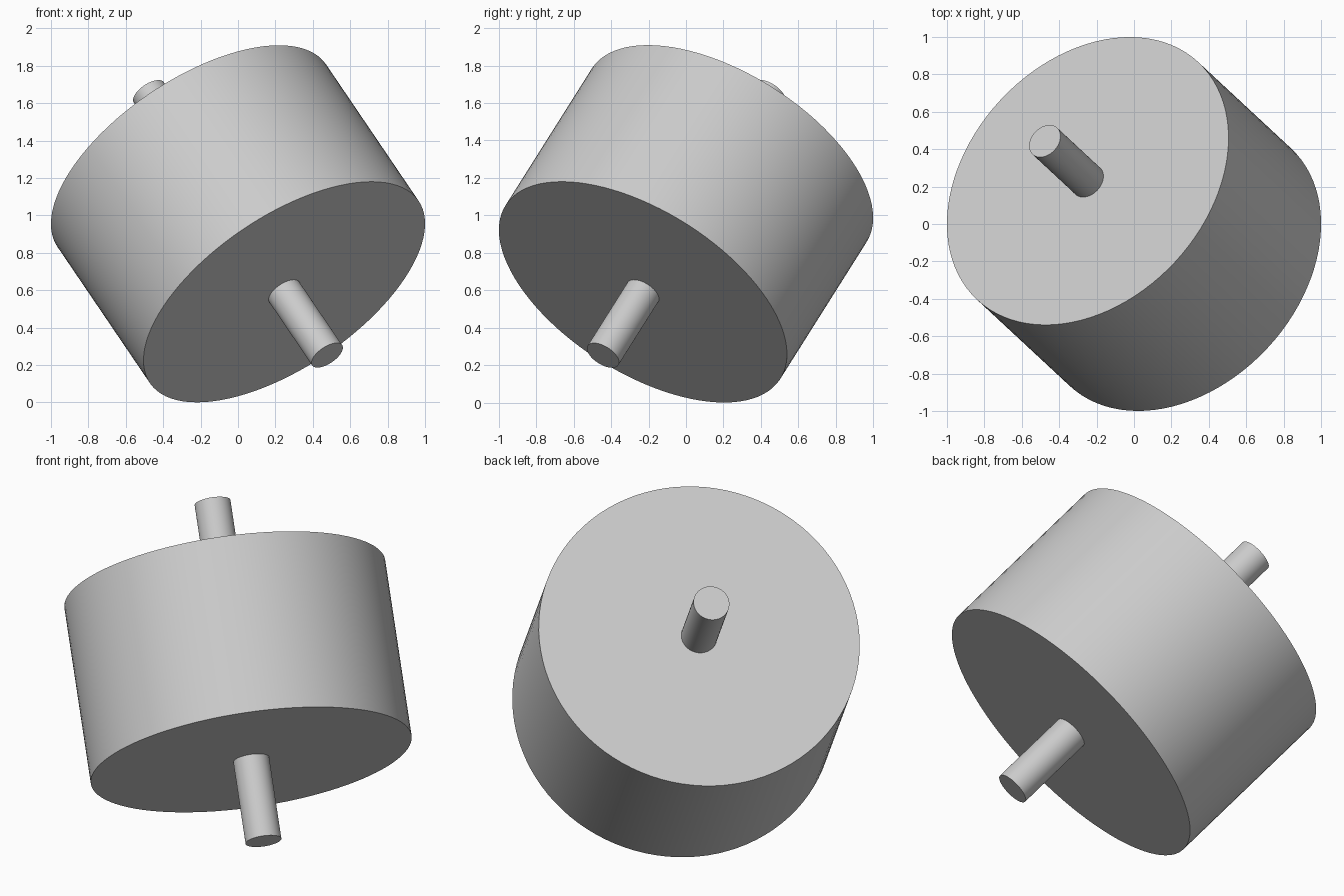
import bpy
import math
from mathutils import Vector

cube = bpy.data.objects.get("Cube")
if cube:
    bpy.data.objects.remove(cube, do_unlink=True)

# One plain grey for the whole model
grey = bpy.data.materials.new("light grey")
grey.use_nodes = True
colour = (0.6, 0.6, 0.6, 1)
grey.diffuse_color = colour
grey.node_tree.nodes["Principled BSDF"].inputs["Base Color"].default_value = colour

# Shared tilted axis, pointing up, back and to the right side
AXIS = Vector((-0.498, 0.463, 0.734)).normalized()
CENTRE = Vector((0, 0, 0.955))
TILT = AXIS.to_track_quat("Z", "Y").to_euler()
DRUM_HALF, ROD_HALF = 0.497, 0.958


def cylinder(name, radius, start, end, sides):
    """Cylinder between two distances along the tilted axis."""
    bpy.ops.mesh.primitive_cylinder_add(
        vertices=sides, radius=radius, depth=end - start,
        location=CENTRE + AXIS * (start + end) / 2, rotation=TILT)
    obj = bpy.context.object
    obj.name = name
    obj.data.materials.append(grey)
    bpy.ops.object.shade_smooth_by_angle(angle=math.radians(30))
    return obj


# Drum body
cylinder("drum", 0.868, -DRUM_HALF, DRUM_HALF, 96)

# Axle stubs, slightly sunk into the drum ends
cylinder("upper_axle", 0.097, DRUM_HALF - 0.02, ROD_HALF, 48)
cylinder("lower_axle", 0.097, -ROD_HALF, 0.02 - DRUM_HALF, 48)
